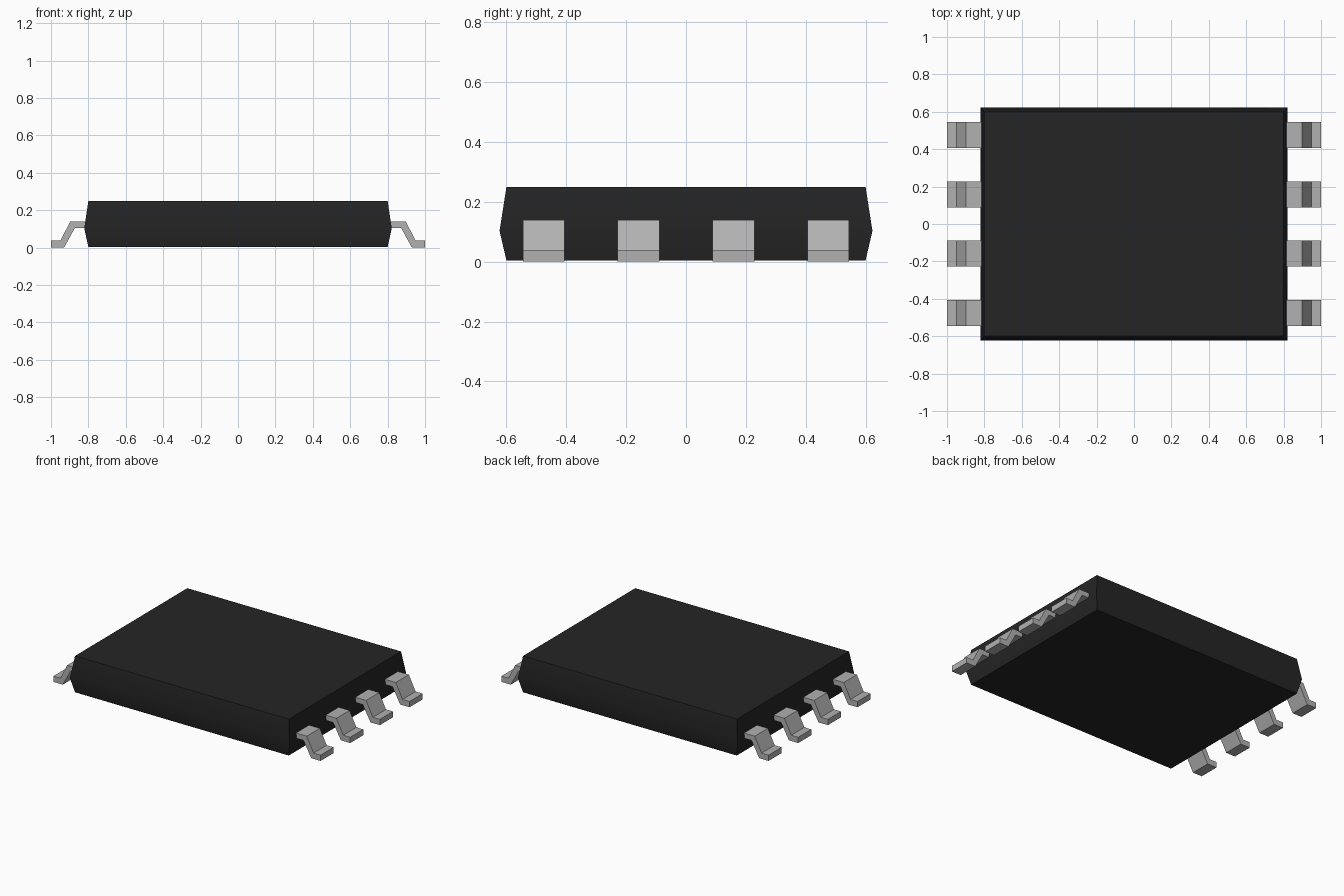
import bpy
import bmesh
import math

cube = bpy.data.objects.get("Cube")
if cube:
    bpy.data.objects.remove(cube, do_unlink=True)


def make_material(name, colour, roughness, metallic=0.0):
    mat = bpy.data.materials.new(name)
    mat.diffuse_color = colour
    mat.use_nodes = True
    bsdf = mat.node_tree.nodes["Principled BSDF"]
    bsdf.inputs["Base Color"].default_value = colour
    bsdf.inputs["Roughness"].default_value = roughness
    bsdf.inputs["Metallic"].default_value = metallic
    return mat


def make_object(name, bm, mat):
    bmesh.ops.recalc_face_normals(bm, faces=bm.faces)
    mesh = bpy.data.meshes.new(name)
    bm.to_mesh(mesh)
    bm.free()
    mesh.materials.append(mat)
    obj = bpy.data.objects.new(name, mesh)
    bpy.context.scene.collection.objects.link(obj)
    return obj


black_plastic = make_material("black plastic", (0.018, 0.018, 0.018, 1), 0.6)
grey_metal = make_material("grey metal", (0.44, 0.44, 0.44, 1), 0.5)

# Package body: rectangular sections (half x, half y, z) bridged from bottom to top
SECTIONS = [(0.80, 0.60, 0.004), (0.822, 0.623, 0.103), (0.80, 0.60, 0.25)]
CORNERS = [(-1, -1), (1, -1), (1, 1), (-1, 1)]
bm = bmesh.new()
rings = [[bm.verts.new((sx * hx, sy * hy, z)) for sx, sy in CORNERS]
         for hx, hy, z in SECTIONS]
for low, high in zip(rings, rings[1:]):
    for i in range(4):
        j = (i + 1) % 4
        bm.faces.new((low[i], low[j], high[j], high[i]))
bm.faces.new(rings[0])
bm.faces.new(rings[-1])
body = make_object("package_body", bm, black_plastic)

# The shallow waist is smooth, the corners stay sharp
bpy.ops.object.select_all(action="DESELECT")
body.select_set(True)
bpy.context.view_layer.objects.active = body
bpy.ops.object.shade_smooth_by_angle(angle=math.radians(30))

# Gull-wing pins: one bent strip profile (x, z), extruded along y
PROFILE = [(0.805, 0.105), (0.872, 0.105), (0.93, 0.0), (1.0, 0.0),
           (1.0, 0.039), (0.948, 0.039), (0.897, 0.14), (0.805, 0.14)]
PIN_WIDTH = 0.14
PITCH = 0.317


def make_pin(name, side, y):
    bm = bmesh.new()
    outline = [bm.verts.new((side * x, y - PIN_WIDTH / 2, z)) for x, z in PROFILE]
    face = bm.faces.new(outline)
    result = bmesh.ops.extrude_face_region(bm, geom=[face])
    moved = [v for v in result["geom"] if isinstance(v, bmesh.types.BMVert)]
    bmesh.ops.translate(bm, verts=moved, vec=(0, PIN_WIDTH, 0))
    return make_object(name, bm, grey_metal)


for side, label in ((1, "left"), (-1, "right")):
    for i in range(4):
        make_pin(f"{label}_pin_{i + 1}", side, (i - 1.5) * PITCH)
